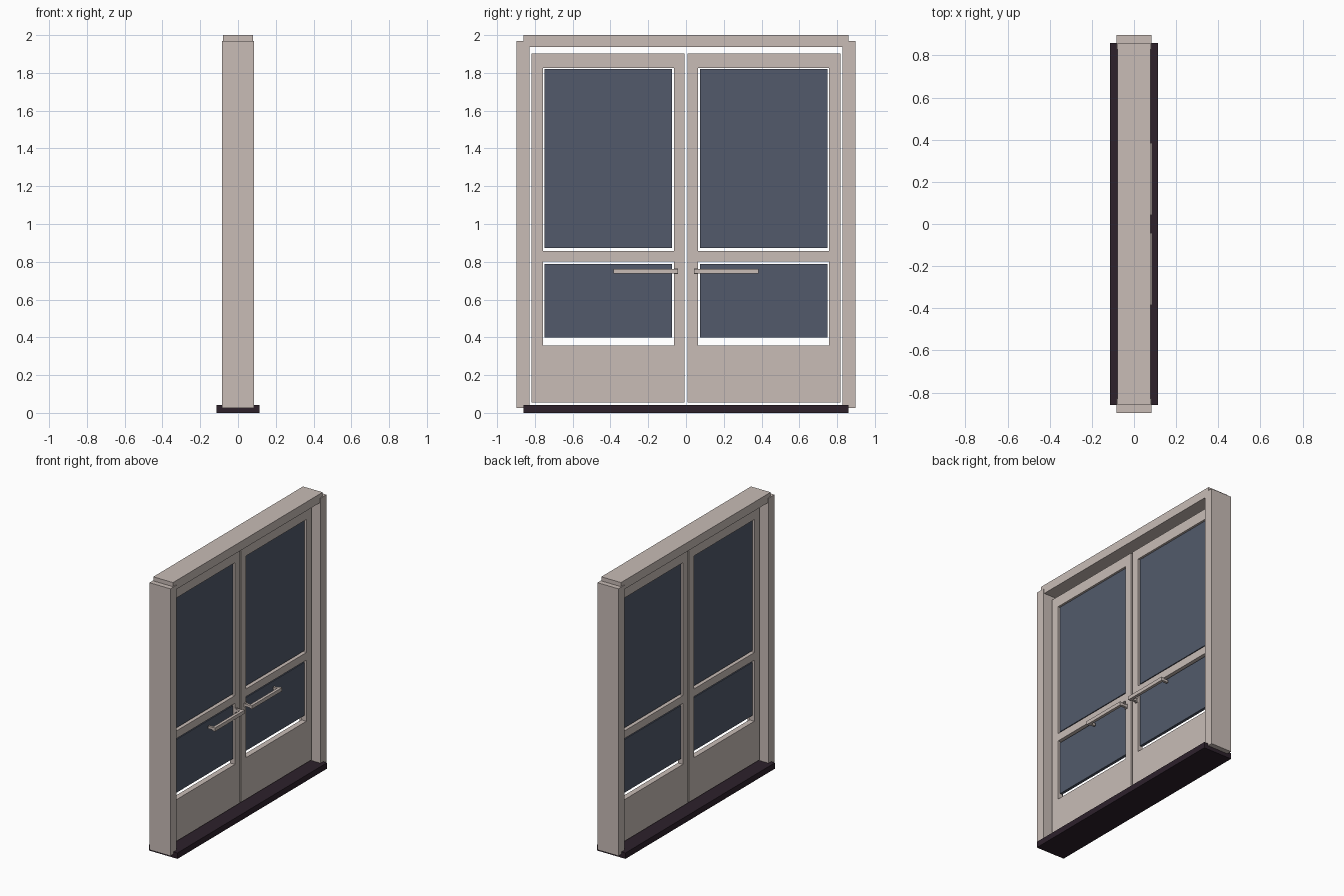
import bpy
import bmesh
from mathutils import Matrix, Vector

cube = bpy.data.objects.get("Cube")
if cube:
    bpy.data.objects.remove(cube, do_unlink=True)


def material(name, rgb):
    mat = bpy.data.materials.new(name)
    mat.use_nodes = True
    mat.diffuse_color = (*rgb, 1)
    mat.node_tree.nodes["Principled BSDF"].inputs["Base Color"].default_value = (*rgb, 1)
    return mat


PAINT = material("warm grey paint", (0.578, 0.503, 0.468))
GLASS = material("slate blue glass", (0.084, 0.102, 0.147))
SILL = material("dark plum sill", (0.026, 0.015, 0.024))


def finish(name, bm, mat):
    mesh = bpy.data.meshes.new(name)
    bmesh.ops.recalc_face_normals(bm, faces=bm.faces)
    bm.to_mesh(mesh)
    bm.free()
    mesh.materials.append(mat)
    obj = bpy.data.objects.new(name, mesh)
    bpy.context.collection.objects.link(obj)
    return obj


def add_box(bm, xs, ys, zs):
    lo, hi = (Vector(p) for p in zip(xs, ys, zs))
    size = hi - lo
    size = Vector([abs(s) for s in size])
    bmesh.ops.create_cube(bm, size=1, matrix=Matrix.Translation((lo + hi) / 2)
                          @ Matrix.Diagonal((*size, 1)))


def box(name, xs, ys, zs, mat):
    bm = bmesh.new()
    add_box(bm, xs, ys, zs)
    return finish(name, bm, mat)


def leaf(name, side):
    """Door leaf: a grid of cells with two window openings, given thickness."""
    ys = [0.007, 0.064, 0.757, 0.818]
    zs = [0.055, 0.358, 0.802, 0.858, 1.825, 1.903]
    half = 0.02
    bm = bmesh.new()
    for i in range(len(ys) - 1):
        for j in range(len(zs) - 1):
            if i == 1 and j in (1, 3):
                continue
            corners = [(ys[i], zs[j]), (ys[i + 1], zs[j]),
                       (ys[i + 1], zs[j + 1]), (ys[i], zs[j + 1])]
            bm.faces.new([bm.verts.new((-half, side * y, z)) for y, z in corners])
    bmesh.ops.remove_doubles(bm, verts=bm.verts, dist=0.0001)
    ext = bmesh.ops.extrude_face_region(bm, geom=bm.faces[:], use_keep_orig=True)
    moved = [g for g in ext["geom"] if isinstance(g, bmesh.types.BMVert)]
    bmesh.ops.translate(bm, verts=moved, vec=(2 * half, 0, 0))
    finish(name, bm, PAINT)


def handle(name, side):
    """Horizontal pull: mounting plate, two standoffs and a bar."""
    bm = bmesh.new()
    z = 0.75
    add_box(bm, (0.02, 0.028), (side * 0.042, side * 0.064), (z - 0.015, z + 0.015))
    for y in (0.052, 0.372):
        add_box(bm, (0.026, 0.07), (side * (y - 0.009), side * (y + 0.009)),
                (z - 0.009, z + 0.009))
    add_box(bm, (0.064, 0.085), (side * 0.042, side * 0.385), (z - 0.013, z + 0.013))
    finish(name, bm, PAINT)


# Outer frame
box("sill", (-0.115, 0.115), (-0.86, 0.86), (0, 0.043), SILL)
box("head", (-0.079, 0.079), (-0.86, 0.86), (1.936, 2.0), PAINT)

for word, side in (("left", 1), ("right", -1)):
    box(word + "_jamb", (-0.084, 0.084), (side * 0.828, side * 0.897),
        (0.027, 1.97), PAINT)
    # Door leaf with its two panes and pull
    leaf(word + "_door_leaf", side)
    pane_y = (side * 0.073, side * 0.748)
    box(word + "_upper_pane", (-0.01, 0.01), pane_y, (0.872, 1.82), GLASS)
    box(word + "_lower_pane", (-0.01, 0.01), pane_y, (0.4, 0.787), GLASS)
    handle(word + "_handle", side)
